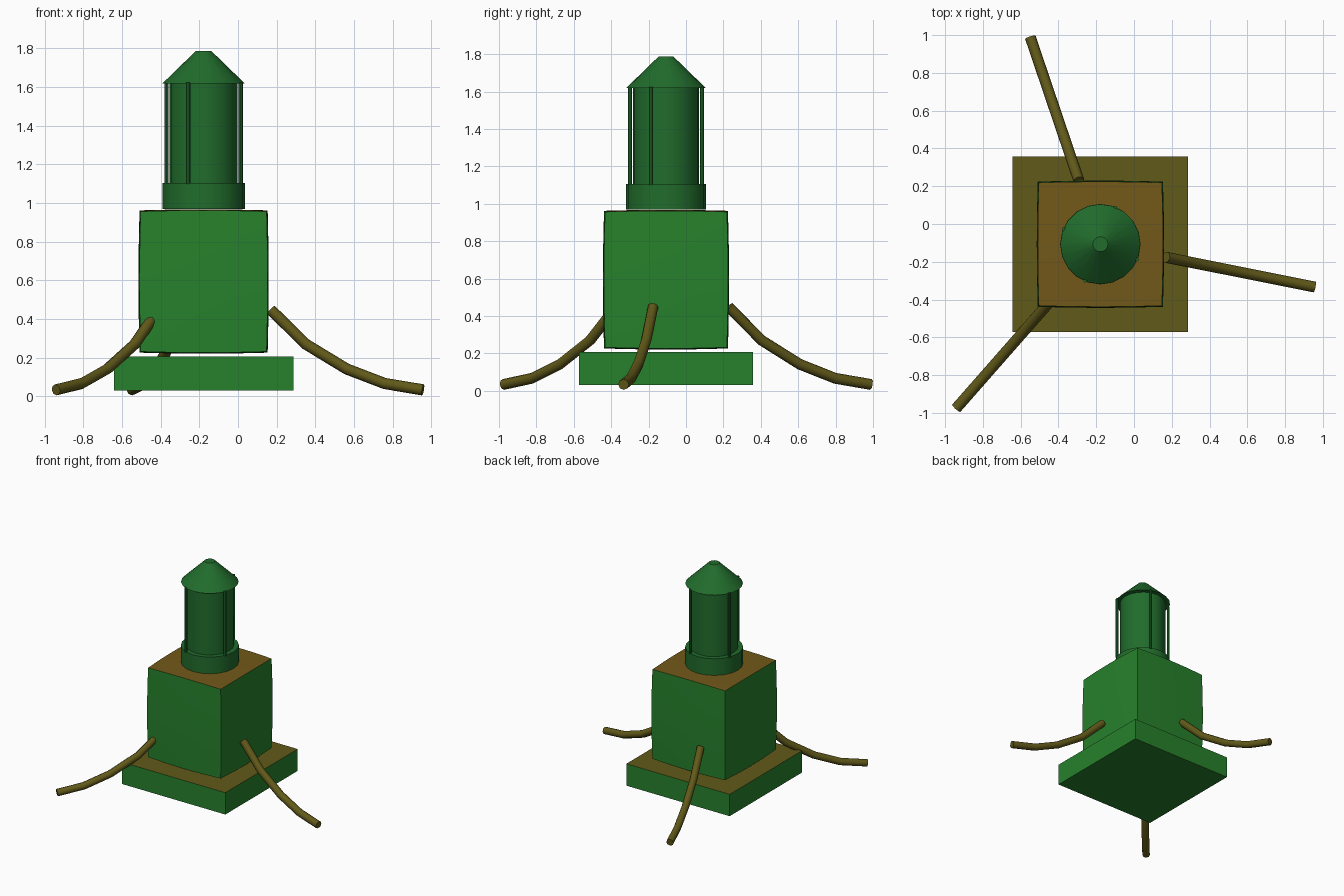
import bpy, bmesh
from math import sin, cos, radians
from mathutils import Vector

if "Cube" in bpy.data.objects:
    bpy.data.objects.remove(bpy.data.objects["Cube"])

CX, CY = -0.178, -0.107  # shared axis of slab, body and lantern


def material(name, rgb):
    m = bpy.data.materials.new(name)
    m.diffuse_color = (*rgb, 1)
    m.use_nodes = True
    m.node_tree.nodes["Principled BSDF"].inputs["Base Color"].default_value = m.diffuse_color
    return m


GREEN = material("green", (0.02, 0.22, 0.025))
LAMP = material("lamp_green", (0.015, 0.15, 0.025))
BROWN = material("brown", (0.17, 0.10, 0.01))
OLIVE = material("olive", (0.12, 0.10, 0.01))


def finish(bm, name, mats, angle=40):
    bmesh.ops.recalc_face_normals(bm, faces=bm.faces)
    mesh = bpy.data.meshes.new(name)
    bm.to_mesh(mesh)
    bm.free()
    ob = bpy.data.objects.new(name, mesh)
    bpy.context.collection.objects.link(ob)
    for m in mats:
        mesh.materials.append(m)
    bpy.ops.object.select_all(action='DESELECT')
    ob.select_set(True)
    bpy.context.view_layer.objects.active = ob
    bpy.ops.object.shade_smooth_by_angle(angle=radians(angle))
    return ob


def box(name, half, z0, z1, mats, cuts=0, bulge=0.0):
    bm = bmesh.new()
    bmesh.ops.create_cube(bm, size=2)
    if cuts:
        bmesh.ops.subdivide_edges(bm, edges=bm.edges[:], cuts=cuts, use_grid_fill=True)
    zc, hz = (z0 + z1) / 2, (z1 - z0) / 2
    for v in bm.verts:
        x, y, z = v.co
        fx, fy, fz = 1 - x * x, 1 - y * y, 1 - z * z
        v.co = (CX + x * (half + bulge * (fy + fz) / 2),
                CY + y * (half + bulge * (fx + fz) / 2),
                zc + z * (hz + bulge * (fx + fy) / 2))
    bm.normal_update()
    for f in bm.faces:
        f.material_index = 1 if f.normal.z > 0.7 else 0
    return finish(bm, name, mats)


def cylinder(name, r0, r1, z0, z1, x=CX, y=CY, sides=20):
    bm = bmesh.new()
    bmesh.ops.create_cone(bm, cap_ends=True, segments=sides,
                          radius1=r0, radius2=r1, depth=z1 - z0)
    bmesh.ops.translate(bm, verts=bm.verts, vec=(x, y, (z0 + z1) / 2))
    return finish(bm, name, [LAMP])


def leg(name, angle, radius=0.029, sides=8):
    path = [(0.355, 0.448), (0.54, 0.27), (0.755, 0.142), (0.955, 0.067), (1.157, 0.034)]
    out = Vector((cos(angle), sin(angle), 0))
    side = Vector((-sin(angle), cos(angle), 0))
    pts = [Vector((CX, CY, z)) + out * r for r, z in path]
    bm = bmesh.new()
    rings = []
    for i, p in enumerate(pts):
        t = (pts[min(i + 1, len(pts) - 1)] - pts[max(i - 1, 0)]).normalized()
        n = t.cross(side)
        rings.append([bm.verts.new(p + radius * (side * cos(a) + n * sin(a)))
                      for a in (radians(360 * k / sides) for k in range(sides))])
    for a, b in zip(rings, rings[1:]):
        for k in range(sides):
            j = (k + 1) % sides
            bm.faces.new((a[k], a[j], b[j], b[k]))
    bm.faces.new(rings[0])
    bm.faces.new(rings[-1])
    return finish(bm, name, [OLIVE], 50)


# Base slab and slightly swollen body
box("base_slab", 0.464, 0.03, 0.207, [GREEN, OLIVE])
box("body", 0.326, 0.232, 0.957, [GREEN, BROWN], cuts=3, bulge=0.011)

# Lantern: collar, core, four posts, roof
cylinder("lantern_collar", 0.213, 0.213, 0.97, 1.105)
cylinder("lantern_core", 0.176, 0.176, 1.10, 1.625)
for i in range(4):
    a = radians(67.5 + 90 * i)
    cylinder(f"lantern_post_{i + 1}", 0.011, 0.011, 1.10, 1.625,
             CX + 0.208 * cos(a), CY + 0.208 * sin(a), 8)
cylinder("lantern_roof", 0.212, 0.04, 1.62, 1.787)

# Three curved legs
for i in range(3):
    leg(f"leg_{i + 1}", radians(-11.3 + 120 * i))
